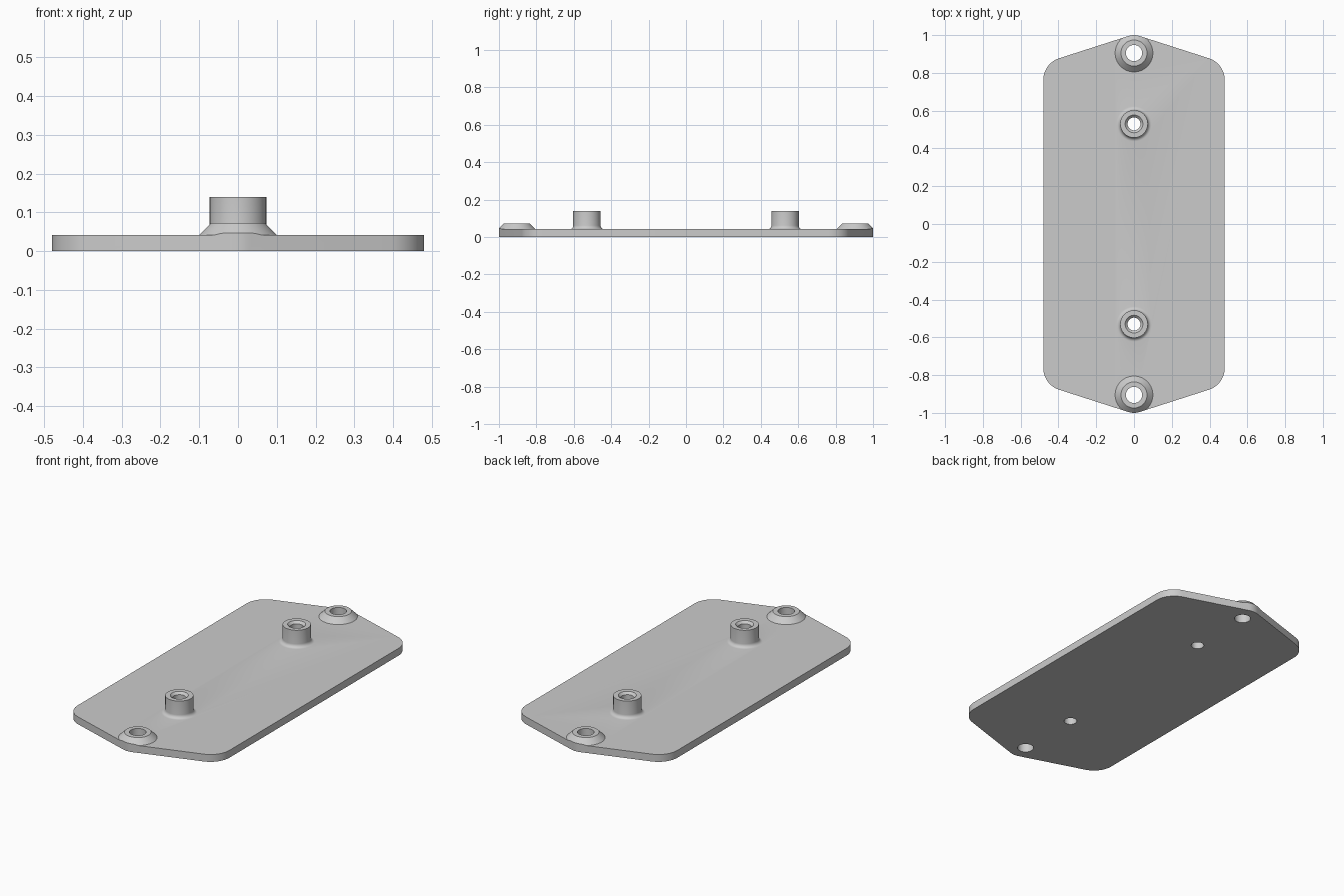
import bpy, bmesh
from math import cos, sin, pi, radians
from mathutils import Vector

if "Cube" in bpy.data.objects:
    bpy.data.objects.remove(bpy.data.objects["Cube"])

THICK = 0.042      # plate thickness
END_Y = 0.905      # mounting bosses at the plate ends
POST_Y = 0.53      # standoffs

grey = bpy.data.materials.new("plain_grey")
grey.use_nodes = True
colour = (0.6, 0.6, 0.6, 1)
grey.diffuse_color = colour
grey.node_tree.nodes["Principled BSDF"].inputs["Base Color"].default_value = colour


def finish(name, bm):
    bmesh.ops.recalc_face_normals(bm, faces=bm.faces)
    mesh = bpy.data.meshes.new(name)
    bm.to_mesh(mesh)
    bm.free()
    mesh.materials.append(grey)
    obj = bpy.data.objects.new(name, mesh)
    bpy.context.collection.objects.link(obj)
    return obj


def prism(name, outline, z0, z1):
    bm = bmesh.new()
    face = bm.faces.new([bm.verts.new((x, y, z0)) for x, y in outline])
    top = bmesh.ops.extrude_face_region(bm, geom=[face])["geom"]
    verts = [v for v in top if isinstance(v, bmesh.types.BMVert)]
    bmesh.ops.translate(bm, verts=verts, vec=(0, 0, z1 - z0))
    return finish(name, bm)


def turned(name, profile, y, sides=64):
    """Closed solid of revolution about a vertical axis at (0, y)."""
    bm = bmesh.new()
    rings = [[bm.verts.new((r * cos(2 * pi * i / sides), y + r * sin(2 * pi * i / sides), z))
              for i in range(sides)] for r, z in profile]
    for a, b in zip(rings, rings[1:]):
        for i in range(sides):
            j = (i + 1) % sides
            bm.faces.new((a[i], a[j], b[j], b[i]))
    bm.faces.new(rings[0])
    bm.faces.new(rings[-1])
    return finish(name, bm)


def combine(target, tool, operation):
    mod = target.modifiers.new(operation.lower(), "BOOLEAN")
    mod.operation = operation
    mod.solver = "EXACT"
    mod.object = tool
    bpy.context.view_layer.objects.active = target
    bpy.ops.object.modifier_apply(modifier=mod.name)
    bpy.data.objects.remove(tool)


def arc(cx, cy, r, start, end, steps):
    return [(cx + r * cos(radians(start + (end - start) * i / steps)),
             cy + r * sin(radians(start + (end - start) * i / steps))) for i in range(steps + 1)]


# Plate outline: rounded side corners and a rounded shallow point at each end
slope = 72.3
quarter = arc(0.36, 0.763, 0.12, 0, slope, 12) + arc(0, END_Y, 0.095, slope, 90, 5)
half = quarter + [(-x, y) for x, y in reversed(quarter[:-1])]
outline = half + [(-x, -y) for x, y in half]

# Oversized slab that receives the raised parts before trimming
plate = prism("mounting_plate", [(-0.7, -1.2), (0.7, -1.2), (0.7, 1.2), (-0.7, 1.2)], 0, THICK)

# Chamfered end bosses and filleted standoffs
boss = [(0.1, 0.02), (0.1, THICK), (0.069, 0.073)]
fillet = [(0.093 - 0.02 * sin(a * pi / 12), THICK + 0.02 * (1 - cos(a * pi / 12)))
          for a in range(7)]
post = [(0.093, 0.02)] + fillet + [(0.073, 0.14)]
for side in (-1, 1):
    combine(plate, turned("end_boss", boss, side * END_Y), "UNION")
    combine(plate, turned("standoff", post, side * POST_Y), "UNION")

# Trim everything to the outline, so the bosses end flush with the edge
combine(plate, prism("outline_trim", outline, -0.1, 0.3), "INTERSECT")

# Through holes, countersunk on the standoffs
boss_hole = [(0.043, -0.1), (0.043, 0.2)]
post_hole = [(0.034, -0.1), (0.034, 0.127), (0.047, 0.14), (0.057, 0.15)]
for side in (-1, 1):
    combine(plate, turned("boss_hole", boss_hole, side * END_Y), "DIFFERENCE")
    combine(plate, turned("standoff_hole", post_hole, side * POST_Y), "DIFFERENCE")

bpy.ops.object.select_all(action="DESELECT")
plate.select_set(True)
bpy.context.view_layer.objects.active = plate
bpy.ops.object.shade_smooth_by_angle(angle=radians(30))
